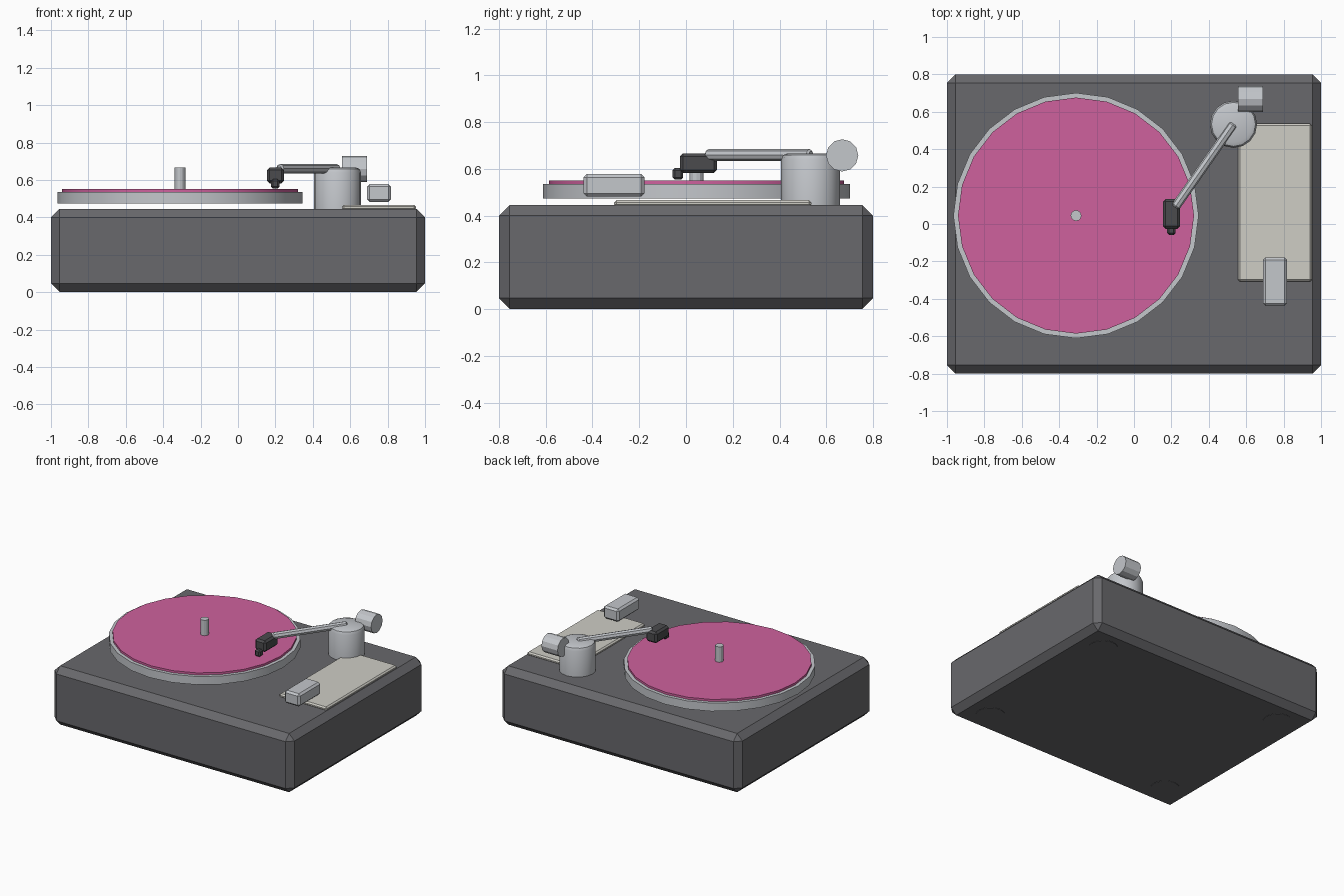
import bpy, bmesh, math
from mathutils import Matrix, Vector

if "Cube" in bpy.data.objects:
    bpy.data.objects.remove(bpy.data.objects["Cube"])


def material(name, rgb):
    m = bpy.data.materials.new(name)
    m.diffuse_color = (*rgb, 1)
    m.use_nodes = True
    m.node_tree.nodes["Principled BSDF"].inputs["Base Color"].default_value = m.diffuse_color
    return m


BODY = material("charcoal", (0.14, 0.14, 0.15))
DARK = material("dark_grey", (0.07, 0.07, 0.075))
SILVER = material("silver", (0.55, 0.57, 0.60))
PINK = material("pink", (0.62, 0.12, 0.34))
CREAM = material("cream", (0.62, 0.61, 0.56))


def finish(name, bm, mat, smooth=False):
    me = bpy.data.meshes.new(name)
    bm.to_mesh(me)
    bm.free()
    me.materials.append(mat)
    ob = bpy.data.objects.new(name, me)
    bpy.context.collection.objects.link(ob)
    if smooth:
        bpy.ops.object.select_all(action='DESELECT')
        ob.select_set(True)
        bpy.context.view_layer.objects.active = ob
        bpy.ops.object.shade_smooth_by_angle(angle=math.radians(28))
    return ob


def box(name, lo, hi, bevel, mat):
    lo, hi = Vector(lo), Vector(hi)
    bm = bmesh.new()
    bmesh.ops.create_cube(bm, size=1, matrix=Matrix.Translation((lo + hi) / 2)
                          @ Matrix.Diagonal((*(hi - lo), 1)))
    bmesh.ops.bevel(bm, geom=bm.edges[:], offset=bevel, segments=1,
                    affect='EDGES', profile=0.5)
    return finish(name, bm, mat)


def rod(name, a, b, r, sides, mat, bevel=0, both=False, smooth=False):
    """Cylinder from a to b; bevel rounds the b rim, or both rims."""
    a, b = Vector(a), Vector(b)
    length = (b - a).length
    turn = (b - a).to_track_quat('Z', 'Y').to_matrix().to_4x4()
    bm = bmesh.new()
    bmesh.ops.create_cone(bm, cap_ends=True, segments=sides,
                          radius1=r, radius2=r, depth=length)
    if bevel:
        rims = [e for e in bm.edges
                if abs(e.verts[0].co.z - e.verts[1].co.z) < 1e-5
                and (both or e.verts[0].co.z > 0)]
        bmesh.ops.bevel(bm, geom=rims, offset=bevel, segments=2 if smooth else 1,
                        affect='EDGES', profile=0.5)
    bm.transform(Matrix.Translation((a + b) / 2) @ turn)
    return finish(name, bm, mat, smooth)


# plinth and its four flush feet
box("plinth", (-1, -0.8, 0.002), (1, 0.8, 0.445), 0.045, BODY)
for sx in (-1, 1):
    for sy in (-1, 1):
        x, y = 0.78 * sx, 0.6 * sy
        rod("foot", (x, y, 0), (x, y, 0.04), 0.1, 24, BODY)

# platter, record and spindle share one axis
px, py = -0.31, 0.045
rod("platter", (px, py, 0.473), (px, py, 0.535), 0.656, 24, SILVER, smooth=True)
rod("record", (px, py, 0.53), (px, py, 0.551), 0.631, 24, PINK, smooth=True)
rod("spindle", (px, py, 0.53), (px, py, 0.667), 0.029, 12, SILVER)

# tonearm assembly
rod("tonearm_base", (0.532, 0.533, 0.44), (0.532, 0.533, 0.667), 0.126, 16,
    SILVER, bevel=0.028, smooth=True)
rod("tonearm", (0.22, 0.09, 0.66), (0.532, 0.535, 0.66), 0.025, 8, SILVER,
    bevel=0.008, both=True)
rod("counterweight", (0.556, 0.668, 0.658), (0.69, 0.668, 0.658), 0.069, 12, SILVER)
box("headshell", (0.155, -0.026, 0.582), (0.246, 0.133, 0.667), 0.014, DARK)
box("stylus", (0.177, -0.058, 0.554), (0.222, -0.012, 0.604), 0.01, DARK)

# control panel and slider knob
box("control_panel", (0.556, -0.307, 0.438), (0.952, 0.536, 0.467), 0.01, CREAM)
box("slider_knob", (0.69, -0.438, 0.482), (0.818, -0.178, 0.578), 0.014, SILVER)
